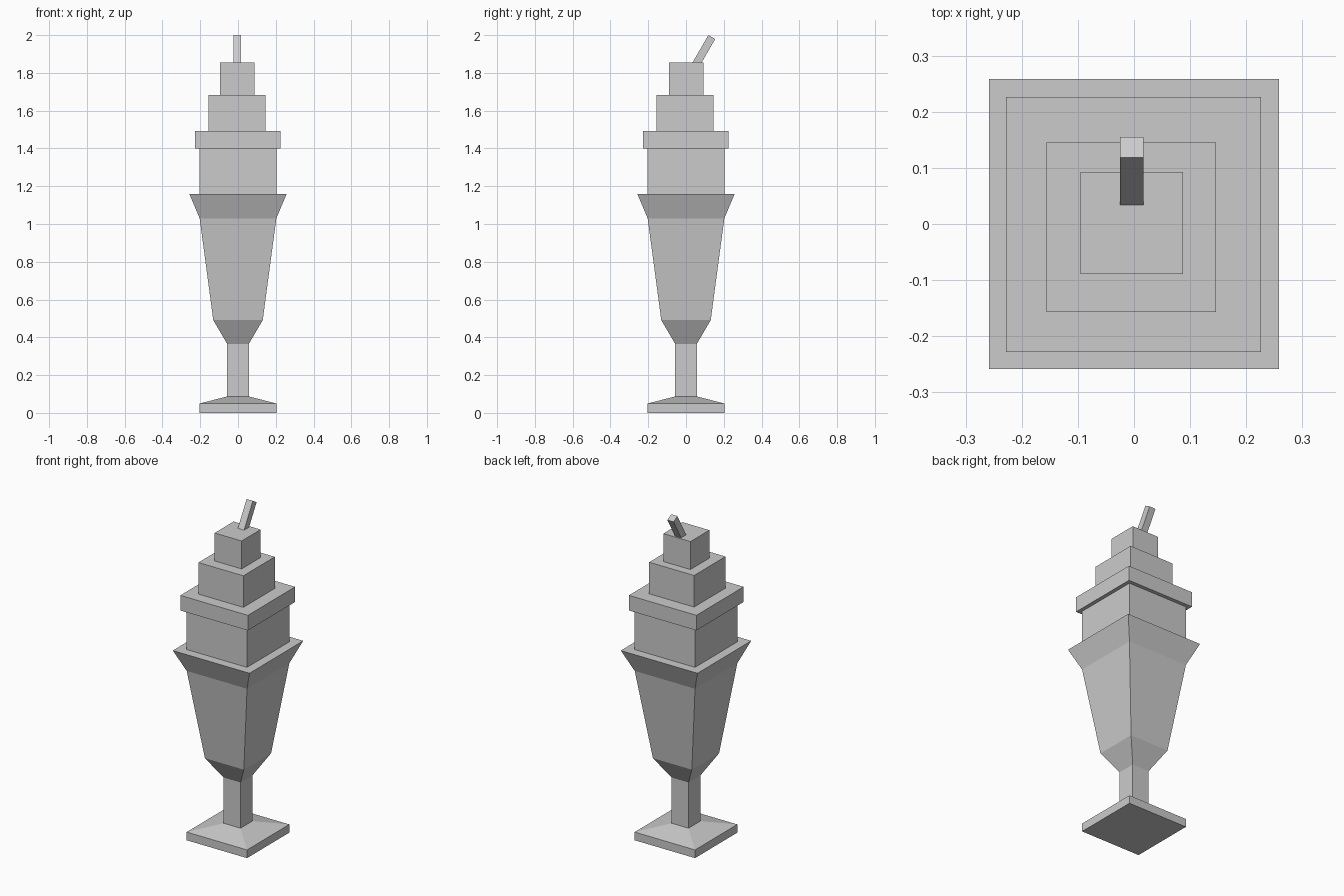
import bpy, bmesh
from math import radians
from mathutils import Matrix, Vector

if "Cube" in bpy.data.objects:
    bpy.data.objects.remove(bpy.data.objects["Cube"])


def finish(name, bm):
    bmesh.ops.recalc_face_normals(bm, faces=bm.faces)
    mesh = bpy.data.meshes.new(name)
    bm.to_mesh(mesh)
    bm.free()
    obj = bpy.data.objects.new(name, mesh)
    bpy.context.collection.objects.link(obj)
    return obj


def square_loft(name, profile):
    """Closed square solid through (half width, height) rings."""
    bm = bmesh.new()
    rings = [[bm.verts.new((sx * r, sy * r, z))
              for sx, sy in ((-1, -1), (1, -1), (1, 1), (-1, 1))]
             for r, z in profile]
    for low, high in zip(rings, rings[1:]):
        for i in range(4):
            j = (i + 1) % 4
            bm.faces.new((low[i], low[j], high[j], high[i]))
    bm.faces.new(rings[0][::-1])
    bm.faces.new(rings[-1])
    return finish(name, bm)


def box(name, center, size, tilt=0.0):
    bm = bmesh.new()
    bmesh.ops.create_cube(bm, size=1, matrix=Matrix.Diagonal((*size, 1)))
    obj = finish(name, bm)
    obj.location = center
    obj.rotation_euler.x = tilt
    return obj


# Footed glass: base, stem, bowl and flared rim
square_loft("sundae_glass", [
    (0.203, 0.0), (0.203, 0.05), (0.057, 0.087), (0.057, 0.365),
    (0.131, 0.491), (0.203, 1.03), (0.258, 1.16)])

# Stacked ice cream and cream: name, x, y, half width, bottom, top
tiers = [
    ("ice_cream", 0.0, 0.0, 0.203, 1.16, 1.40),
    ("cream_lower", -0.001, -0.001, 0.227, 1.40, 1.492),
    ("cream_middle", -0.005, -0.006, 0.151, 1.492, 1.684),
    ("cream_top", -0.004, 0.002, 0.091, 1.684, 1.854),
]
for name, x, y, half, z0, z1 in tiers:
    box(name, (x, y, (z0 + z1) / 2), (2 * half, 2 * half, z1 - z0))

# Straw leaning back out of the cream
length = 0.18
tilt = radians(-30)
axis = Matrix.Rotation(tilt, 3, 'X') @ Vector((0, 0, 1))
tip = Vector((-0.004, 0.1365, 1.9895))
box("straw", tip - axis * length / 2, (0.042, 0.042, length), tilt)
